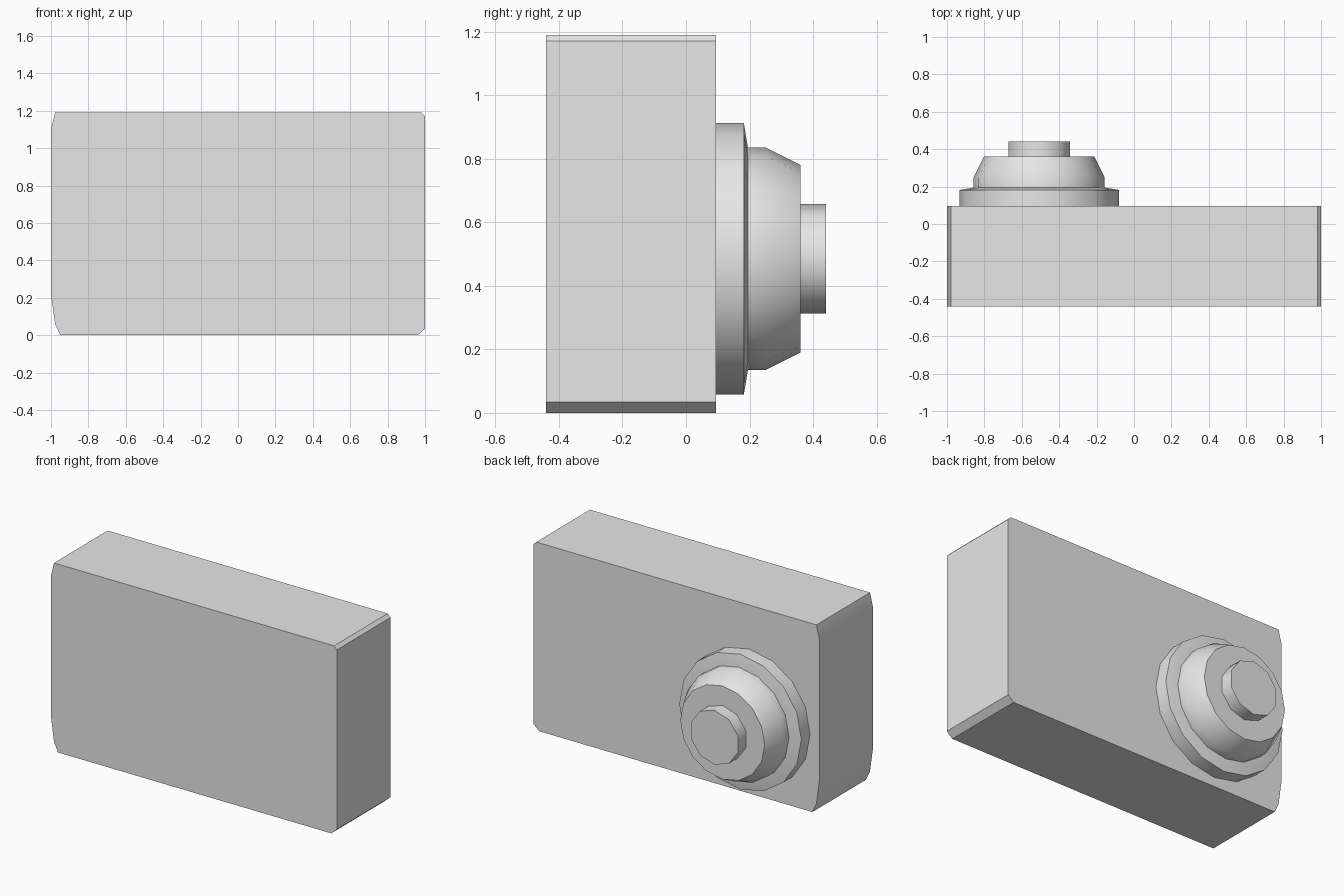
import bpy, bmesh, math
from mathutils import Vector

if "Cube" in bpy.data.objects:
    bpy.data.objects.remove(bpy.data.objects["Cube"], do_unlink=True)

# Single plain grey material
grey = bpy.data.materials.new("light_grey")
grey.use_nodes = True
colour = (0.8, 0.8, 0.8, 1)
grey.diffuse_color = colour
grey.node_tree.nodes["Principled BSDF"].inputs["Base Color"].default_value = colour


def finish(bm, name):
    bmesh.ops.recalc_face_normals(bm, faces=bm.faces)
    mesh = bpy.data.meshes.new(name)
    bm.to_mesh(mesh)
    bm.free()
    mesh.materials.append(grey)
    obj = bpy.data.objects.new(name, mesh)
    bpy.context.collection.objects.link(obj)
    bpy.ops.object.select_all(action='DESELECT')
    obj.select_set(True)
    bpy.context.view_layer.objects.active = obj
    bpy.ops.object.shade_smooth_by_angle(angle=math.radians(38))
    return obj


def prism(name, outline, y0, y1):
    """Extrude an x-z outline from y0 to y1."""
    bm = bmesh.new()
    face = bm.faces.new([bm.verts.new((x, y0, z)) for x, z in outline])
    ext = bmesh.ops.extrude_face_region(bm, geom=[face])
    moved = [v for v in ext["geom"] if isinstance(v, bmesh.types.BMVert)]
    bmesh.ops.translate(bm, verts=moved, vec=Vector((0, y1 - y0, 0)))
    if not any(f.normal.y < 0 and len(f.verts) == len(outline) for f in bm.faces):
        bm.faces.new([v for v in bm.verts if v not in moved])
    return finish(bm, name)


def turned(name, profile, sides, centre=(-0.507, 0.485)):
    """Capped turned part along y from (radius, y) profile points."""
    bm = bmesh.new()
    rings = []
    for r, y in profile:
        angles = [math.tau * i / sides + math.pi / 2 for i in range(sides)]
        rings.append([bm.verts.new((centre[0] + r * math.cos(a), y,
                                    centre[1] + r * math.sin(a))) for a in angles])
    for a, b in zip(rings, rings[1:]):
        for i in range(sides):
            j = (i + 1) % sides
            bm.faces.new((a[i], a[j], b[j], b[i]))
    bm.faces.new(rings[0])
    bm.faces.new(rings[-1])
    return finish(bm, name)


# Box body with small uneven corner cuts
prism("body", [(-1, 0.22), (-0.978, 0.06), (-0.95, 0), (0.96, 0), (1, 0.035),
               (1, 1.17), (0.98, 1.19), (-0.978, 1.19), (-1, 1.10)], -0.44, 0.095)

# Stepped round fitting on the back
turned("base_ring", [(0.427, 0.09), (0.427, 0.182), (0.35, 0.195)], 16)
turned("tapered_collar", [(0.35, 0.185), (0.35, 0.25), (0.295, 0.36)], 16)
turned("end_knob", [(0.172, 0.355), (0.172, 0.44)], 10)
